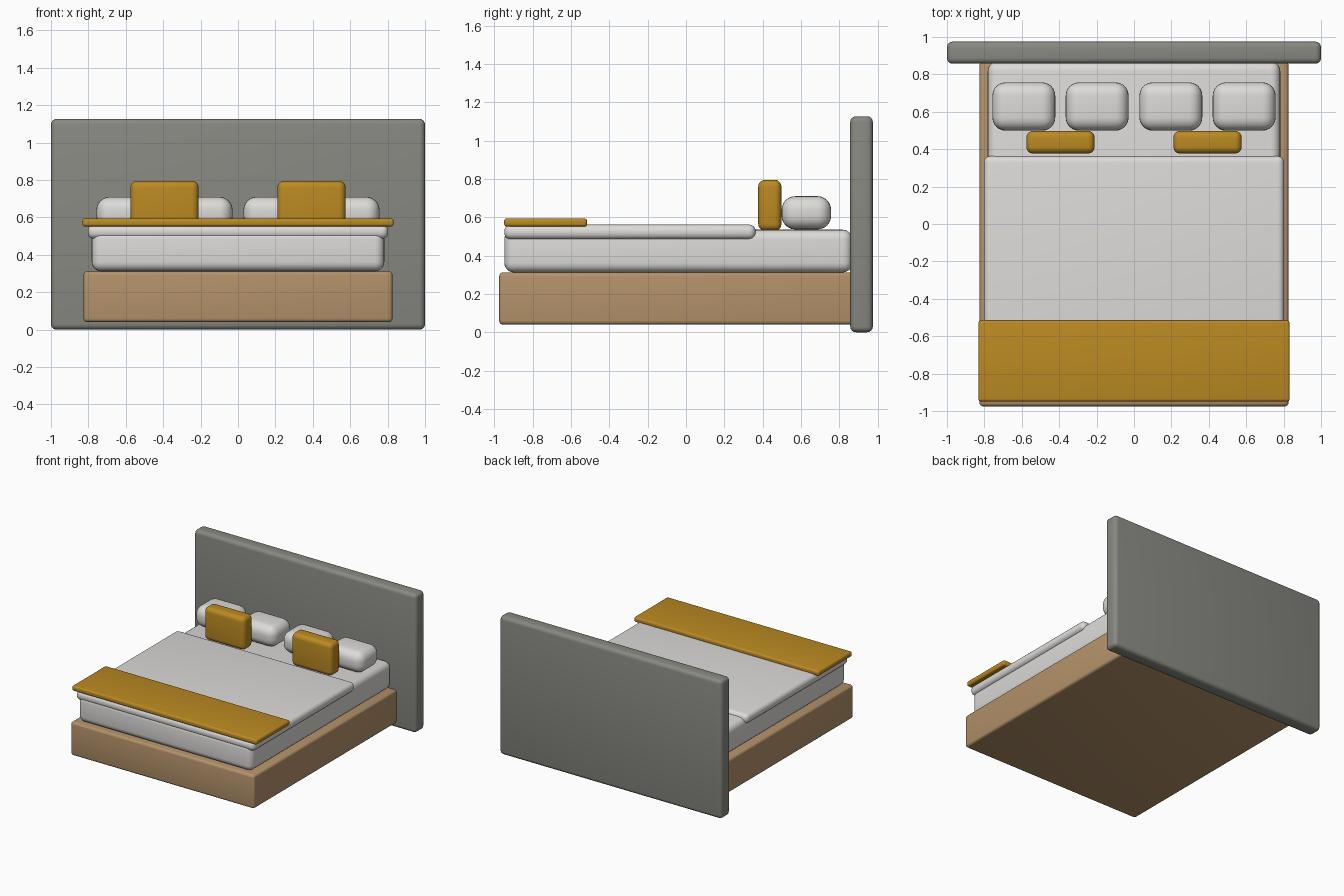
import bpy
import math

if "Cube" in bpy.data.objects:
    bpy.data.objects.remove(bpy.data.objects["Cube"])


def material(name, rgb):
    m = bpy.data.materials.new(name)
    m.diffuse_color = (*rgb, 1.0)
    m.use_nodes = True
    m.node_tree.nodes["Principled BSDF"].inputs["Base Color"].default_value = m.diffuse_color
    return m


GREY = material("grey_fabric", (0.245, 0.25, 0.222))
WOOD = material("light_wood", (0.456, 0.287, 0.144))
WHITE = material("white_linen", (0.72, 0.71, 0.69))
GOLD = material("mustard_fabric", (0.50, 0.255, 0.016))


def soft_box(name, x, y, z, radius, mat, segments=4):
    """Rounded box from (min, max) ranges on each axis."""
    bpy.ops.mesh.primitive_cube_add(
        size=1, location=[(a + b) / 2 for a, b in (x, y, z)])
    ob = bpy.context.object
    ob.name = name
    ob.scale = [b - a for a, b in (x, y, z)]
    bpy.ops.object.transform_apply(location=False, rotation=False, scale=True)
    mod = ob.modifiers.new("rounding", 'BEVEL')
    mod.width = radius
    mod.segments = segments
    mod.limit_method = 'NONE'
    bpy.ops.object.modifier_apply(modifier=mod.name)
    ob.data.materials.append(mat)
    bpy.ops.object.shade_smooth_by_angle(angle=math.radians(35))
    return ob


# Frame
soft_box("headboard", (-1, 1), (0.857, 0.975), (0, 1.127), 0.03, GREY)
soft_box("bed_base", (-0.826, 0.826), (-0.975, 0.87), (0.04, 0.312), 0.02, WOOD)

# Bedding
soft_box("mattress", (-0.782, 0.782), (-0.948, 0.868), (0.312, 0.535), 0.05, WHITE, 5)
soft_box("duvet", (-0.803, 0.803), (-0.948, 0.363), (0.485, 0.562), 0.034, WHITE, 5)
soft_box("foot_throw", (-0.832, 0.832), (-0.949, -0.516), (0.552, 0.594), 0.014, GOLD)

# Pillows against the headboard
for i, cx in enumerate((-0.589, -0.197, 0.197, 0.589)):
    soft_box(f"pillow_{i + 1}", (cx - 0.168, cx + 0.168), (0.499, 0.757),
             (0.537, 0.71), 0.07, WHITE, 6)

# Upright cushions in front of the pillows
for side, cx in (("left", -0.393), ("right", 0.393)):
    soft_box(f"cushion_{side}", (cx - 0.182, cx + 0.182), (0.377, 0.498),
             (0.53, 0.795), 0.035, GOLD, 5)
